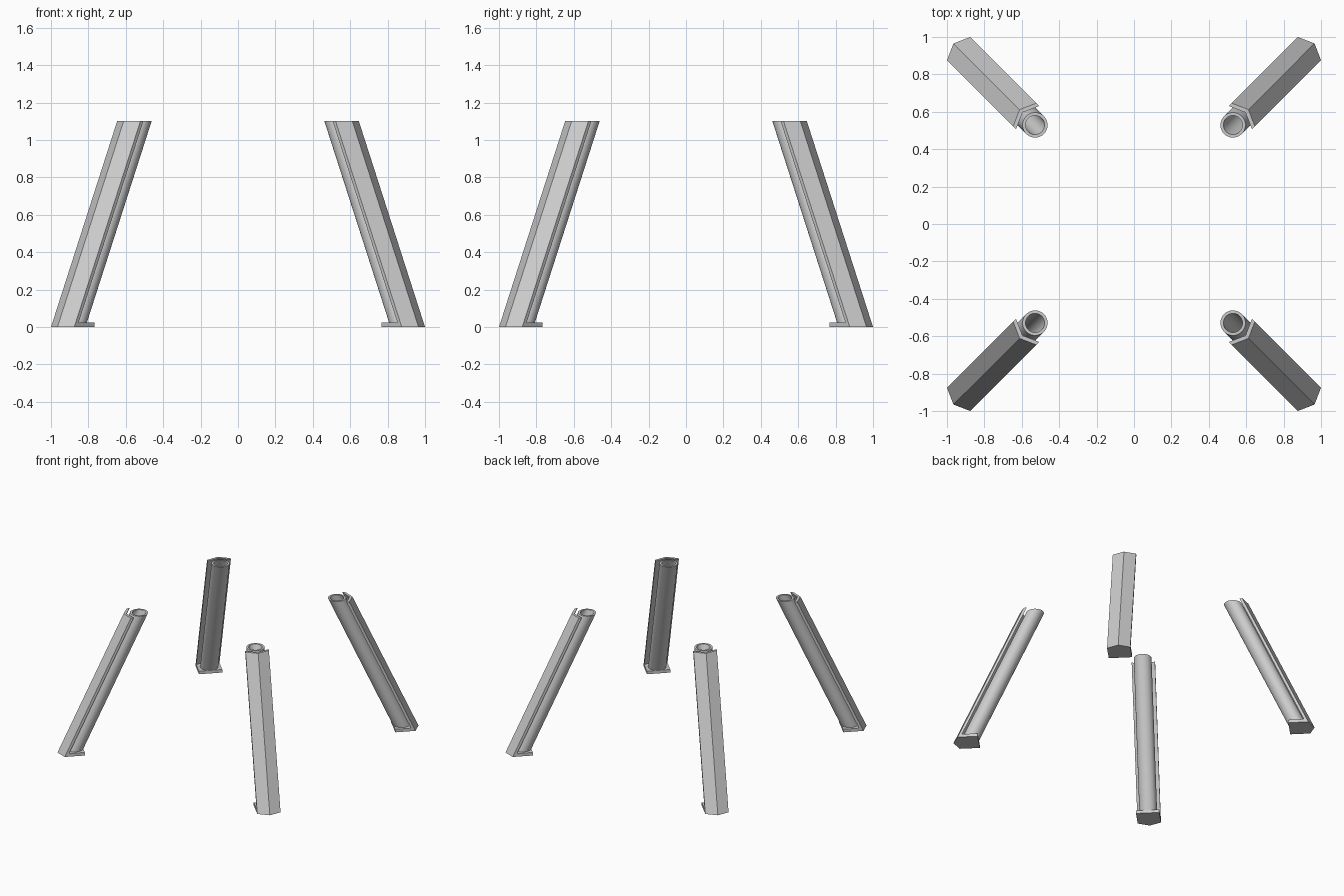
import bpy, bmesh, math

if "Cube" in bpy.data.objects:
    bpy.data.objects.remove(bpy.data.objects["Cube"])

TOP = 1.1
LEAN = 0.5 / TOP      # inward drift per unit of height


def prism(name, outline, z0, z1, lean, turn, hole=None, smooth=False):
    """Leaning prism from a (distance from centre, sideways) outline."""
    bm = bmesh.new()
    ca, sa = math.cos(turn), math.sin(turn)

    def ring(points, z):
        out = []
        for d, t in points:
            d -= lean * z
            out.append(bm.verts.new((d * ca - t * sa, d * sa + t * ca, z)))
        return out

    def strip(a, b):
        n = len(a)
        for i in range(n):
            bm.faces.new((a[i], a[(i + 1) % n], b[(i + 1) % n], b[i]))

    low, high = ring(outline, z0), ring(outline, z1)
    strip(low, high)
    if hole:
        hole_low, hole_high = ring(hole, z0), ring(hole, z1)
        strip(hole_low, hole_high)
        strip(low, hole_low)
        strip(high, hole_high)
    else:
        bm.faces.new(low)
        bm.faces.new(high)
    bmesh.ops.recalc_face_normals(bm, faces=bm.faces)
    mesh = bpy.data.meshes.new(name)
    bm.to_mesh(mesh)
    bm.free()
    obj = bpy.data.objects.new(name, mesh)
    bpy.context.collection.objects.link(obj)
    if smooth:
        bpy.ops.object.select_all(action='DESELECT')
        obj.select_set(True)
        bpy.context.view_layer.objects.active = obj
        bpy.ops.object.shade_smooth_by_angle(angle=math.radians(35))
    return obj


def circle(d, r, n=32):
    return [(d + r * math.cos(2 * math.pi * i / n), r * math.sin(2 * math.pi * i / n))
            for i in range(n)]


HALF = 0.088
WING, PEAK, THICK = 1.326, 1.365, 0.022
cover = [(WING, -HALF), (PEAK, 0), (WING, HALF),
         (WING - THICK, HALF), (PEAK - THICK, 0), (WING - THICK, -HALF)]
foot = [(1.174, -HALF), (WING - 0.012, -HALF), (PEAK - 0.012, 0),
        (WING - 0.012, HALF), (1.174, HALF)]

for i, corner in enumerate(("back_right", "back_left", "front_left", "front_right")):
    turn = math.radians(45 + 90 * i)
    # folded outer cover
    prism("leg_cover_" + corner, cover, 0, TOP, LEAN, turn)
    # hollow inner tube
    prism("leg_tube_" + corner, circle(1.248, 0.067), 0.02, TOP, LEAN, turn,
          hole=circle(1.248, 0.051), smooth=True)
    # flat foot plate
    prism("foot_plate_" + corner, foot, 0, 0.025, 0, turn)
